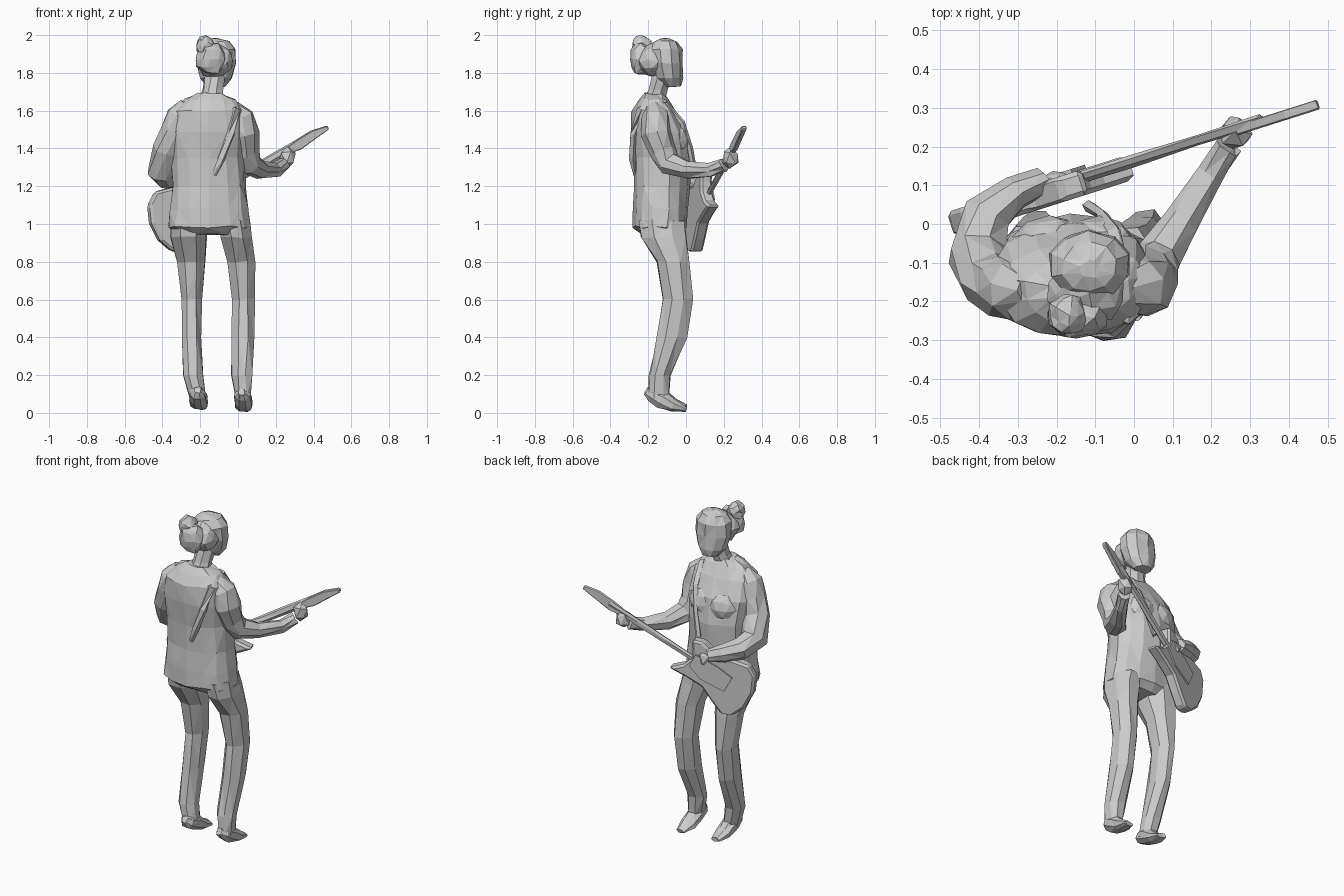
import bpy, bmesh, random
from math import cos, sin, pi
from mathutils import Vector, Matrix

random.seed(4)


def finish(name, bm, jitter=0.0, bevel=0.0):
    """Roughen, triangulate and turn a bmesh into a flat-shaded object."""
    for v in bm.verts:
        v.co += Vector([random.uniform(-jitter, jitter) for _ in range(3)])
        v.co.z = max(v.co.z, 0.0)
    bmesh.ops.recalc_face_normals(bm, faces=bm.faces)
    bmesh.ops.triangulate(bm, faces=bm.faces[:])
    me = bpy.data.meshes.new(name)
    bm.to_mesh(me)
    bm.free()
    ob = bpy.data.objects.new(name, me)
    bpy.context.collection.objects.link(ob)
    if bevel:
        m = ob.modifiers.new("bevel", "BEVEL")
        m.width, m.segments = bevel, 1
    return ob


def tube(name, pts, n=8, level=False, jitter=0.006, square=1.0):
    """Loft ellipses (x, y, z, rx[, ry]) along a path; level keeps rings horizontal."""
    bm = bmesh.new()
    rings = []
    for i, p in enumerate(pts):
        c, rx, ry = Vector(p[:3]), p[3], p[-1]
        side, up = Vector((1, 0, 0)), Vector((0, 1, 0))
        if not level:
            t = Vector(pts[min(i + 1, len(pts) - 1)][:3]) - Vector(pts[max(i - 1, 0)][:3])
            side = t.cross(Vector((0.05, 0.3, 1))).normalized()
            up = side.cross(t).normalized()
        ring = []
        for k in range(n):
            a = 2 * pi * (k + 0.5) / n
            ca, sa = cos(a), sin(a)
            ca = abs(ca) ** square * (1 if ca > 0 else -1)
            sa = abs(sa) ** square * (1 if sa > 0 else -1)
            ring.append(bm.verts.new(c + side * rx * ca + up * ry * sa))
        rings.append(ring)
    for a, b in zip(rings, rings[1:]):
        for k in range(n):
            bm.faces.new((a[k], a[(k + 1) % n], b[(k + 1) % n], b[k]))
    bm.faces.new(rings[0][::-1])
    bm.faces.new(rings[-1])
    return finish(name, bm, jitter)


def blob(name, loc, size, jitter=0.008, sub=2):
    bm = bmesh.new()
    bmesh.ops.create_icosphere(bm, subdivisions=sub, radius=1,
                               matrix=Matrix.Translation(loc) @ Matrix.Diagonal((*size, 1)))
    return finish(name, bm, jitter)


# Shirt torso with hem and hips
tube("shirt", [(-.15, -.135, .945, .17, .10), (-.15, -.14, .985, .222, .143), (-.15, -.135, 1.08, .21, .147),
               (-.155, -.13, 1.2, .197, .147), (-.16, -.128, 1.35, .198, .15), (-.16, -.145, 1.49, .205, .148),
               (-.155, -.17, 1.6, .19, .118), (-.148, -.172, 1.658, .135, .08), (-.145, -.17, 1.69, .065, .055)],
     n=14, level=True, jitter=.006, square=.85)
for x in (-.22, -.09):
    blob("chest", (x, -.055, 1.44), (.095, .075, .095), jitter=.004)

# Neck and head
tube("neck", [(-.145, -.17, 1.65, .07, .06), (-.132, -.15, 1.71, .057, .053), (-.12, -.125, 1.79, .057, .057)],
     level=True, jitter=.004)
tube("head", [(-.118, -.065, 1.728, .048, .042), (-.117, -.088, 1.775, .085, .076), (-.115, -.103, 1.85, .107, .088),
              (-.115, -.108, 1.925, .103, .088), (-.115, -.112, 1.965, .072, .064), (-.115, -.115, 1.982, .025, .025)],
     n=10, level=True, jitter=.004)

# Hair gathered into a bun
blob("hair_back", (-.122, -.175, 1.865), (.103, .085, .088))
blob("hair_bun", (-.145, -.24, 1.875), (.08, .062, .09), jitter=.008)
blob("hair_bun_top", (-.175, -.235, 1.945), (.05, .055, .052))

# Trouser legs and tiptoe shoes
profile = [(1.02, -.13, .13), (.93, -.12, .128), (.8, -.068, .094), (.6, -.042, .083),
           (.4, -.075, .083), (.2, -.138, .06), (.08, -.145, .056)]
legs = {"left": [(-.02, .085), (-.006, .09), (.017, .078), (.03, .064), (.026, .065), (.02, .058), (.025, .045)],
        "right": [(-.26, .105), (-.262, .103), (-.25, .083), (-.247, .06), (-.245, .058), (-.236, .056), (-.211, .047)]}
for side, xs in legs.items():
    tube(side + "_leg", [(x, y, z, rx, ry) for (z, y, ry), (x, rx) in zip(profile, xs)],
         level=True, jitter=.005)
    x, dz = xs[-1][0], .012 * (side == "right")
    tube(side + "_shoe", [(x - .005, -.21, .11 + dz, .02, .02), (x - .003, -.185, .095 + dz, .042, .038),
                          (x, -.13, .07 + dz, .048, .05),
                          (x + .005, -.065, .036 + dz, .048, .033), (x + .012, 0, .018 + dz, .03, .014)],
         jitter=.004)

# Arms: one reaches along the guitar neck, one bends over the guitar body
tube("left_arm", [(-.04, -.17, 1.615, .05), (.01, -.165, 1.565, .074), (.03, -.155, 1.48, .08),
                  (.038, -.125, 1.38, .071), (.062, -.085, 1.315, .066), (.12, .01, 1.283, .048),
                  (.2, .13, 1.285, .036), (.245, .2, 1.315, .035)])
tube("right_arm", [(-.262, -.17, 1.62, .05), (-.308, -.168, 1.57, .075), (-.335, -.165, 1.49, .08),
                   (-.37, -.145, 1.39, .078), (-.405, -.08, 1.285, .075), (-.38, .02, 1.247, .062),
                   (-.305, .083, 1.225, .048), (-.232, .112, 1.205, .035)])
blob("left_hand", (.262, .235, 1.35), (.045, .048, .058), sub=1)
blob("right_hand", (-.2, .11, 1.18), (.055, .033, .048), sub=1)

# Guitar frame: along the neck, across the body, and out of its face
O = Vector((-.25, .07, 1.10))
U = (Vector((.475, .3, 1.505)) - O).normalized()
V = (Vector((0, 0, 1)) - U * U.z).normalized()
N = V.cross(U)


def plate(name, outline, thick, bevel, lift=0.0):
    bm = bmesh.new()
    f = bm.faces.new([bm.verts.new(O + U * u + V * v + N * (lift - thick / 2)) for u, v in outline])
    r = bmesh.ops.extrude_face_region(bm, geom=[f])
    bmesh.ops.translate(bm, vec=N * thick, verts=[g for g in r["geom"] if isinstance(g, bmesh.types.BMVert)])
    return finish(name, bm, 0, bevel)


plate("guitar_body", [(-.245, .02), (-.245, -.08), (-.21, -.165), (-.15, -.2), (-.07, -.165), (.02, -.12),
                      (.12, -.12), (.235, -.13), (.17, -.06), (.15, .0), (.17, .05), (.2, .1), (.14, .125),
                      (.03, .1), (-.06, .135), (-.14, .155), (-.21, .108)], .066, .012)
sgn = -1 if N.y < 0 else 1
plate("guitar_pickguard", [(-.1, -.06), (.05, -.075), (.14, -.04), (.14, .04), (.0, .05), (-.1, .04)],
      .012, 0, sgn * .036)
tube("guitar_neck", [(*(O + U * u + V * v + N * sgn * .015), .014, .022)
                     for u, v in ((.1, 0), (.3, 0), (.5, .003), (.7, .008))], n=6, jitter=.003)
plate("guitar_headstock", [(.62, -.018), (.68, -.028), (.78, -.016), (.865, -.006), (.868, .014),
                           (.78, .032), (.69, .028), (.62, .02)], .026, .004, sgn * .008)

# Shoulder strap, front and back
tube("strap", [(-.12, .045, 1.26, .016), (-.08, .025, 1.4, .016), (-.05, -.02, 1.54, .018), (-.03, -.11, 1.645, .018),
               (-.015, -.24, 1.6, .022), (-.04, -.278, 1.48, .024), (-.09, -.28, 1.35, .02), (-.13, -.27, 1.26, .01)],
     n=5, jitter=.005)
